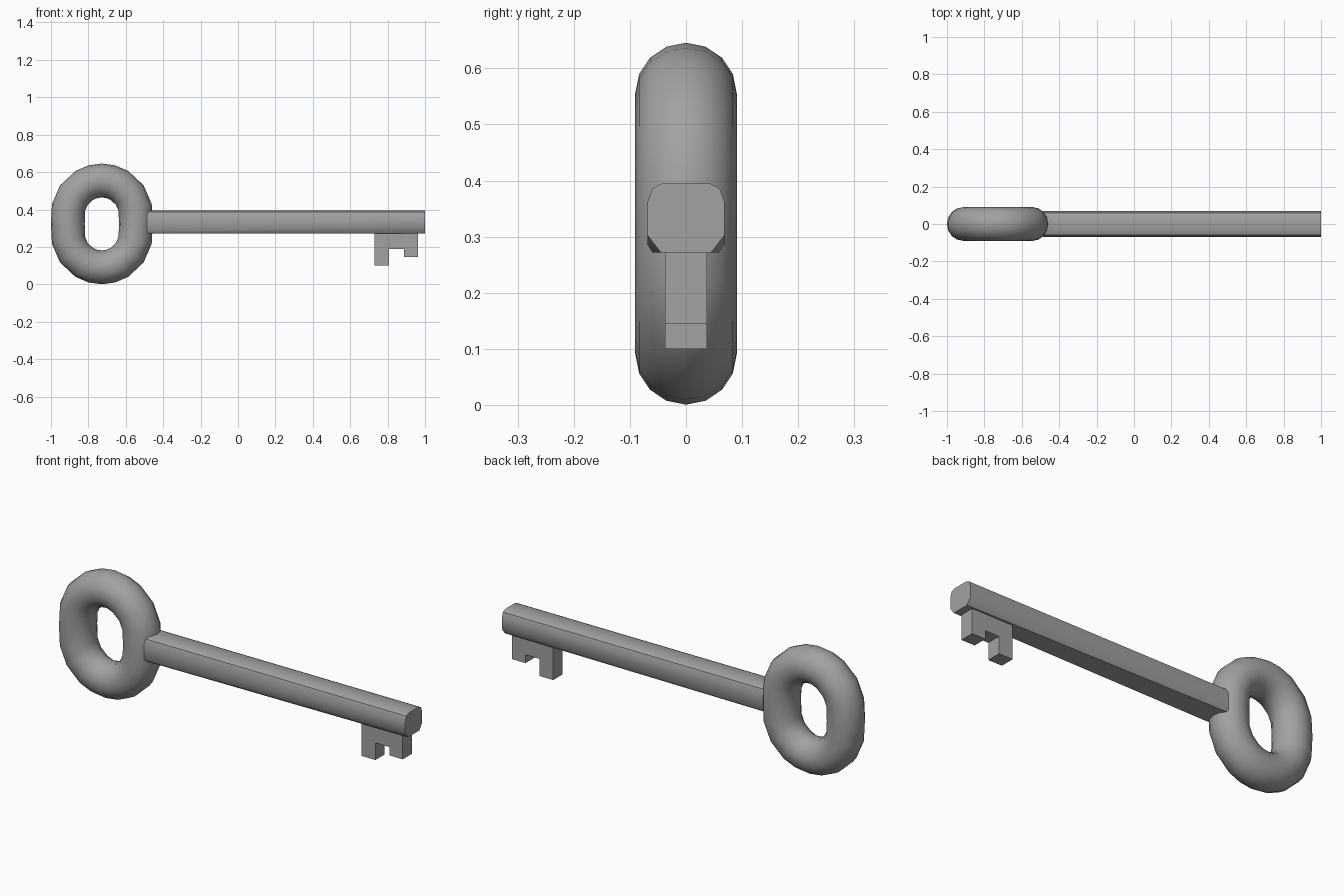
import bpy, bmesh, math
from mathutils import Vector

if "Cube" in bpy.data.objects:
    bpy.data.objects.remove(bpy.data.objects["Cube"], do_unlink=True)

steel = bpy.data.materials.new("steel_grey")
steel.use_nodes = True
GREY = (0.36, 0.36, 0.36, 1)
steel.diffuse_color = GREY
steel.node_tree.nodes["Principled BSDF"].inputs["Base Color"].default_value = GREY


def loft(name, sections, closed=False, smooth=True):
    """Skin a list of equal-length cross-sections into one mesh."""
    bm = bmesh.new()
    loops = [[bm.verts.new(p) for p in s] for s in sections]
    n = len(loops[0])
    pairs = list(zip(loops, loops[1:]))
    if closed:
        pairs.append((loops[-1], loops[0]))
    else:
        bm.faces.new(loops[0])
        bm.faces.new(loops[-1])
    for a, b in pairs:
        for i in range(n):
            j = (i + 1) % n
            bm.faces.new((a[i], a[j], b[j], b[i]))
    bmesh.ops.recalc_face_normals(bm, faces=bm.faces)
    mesh = bpy.data.meshes.new(name)
    bm.to_mesh(mesh)
    bm.free()
    mesh.materials.append(steel)
    obj = bpy.data.objects.new(name, mesh)
    bpy.context.collection.objects.link(obj)
    if smooth:
        bpy.ops.object.select_all(action='DESELECT')
        obj.select_set(True)
        bpy.context.view_layer.objects.active = obj
        bpy.ops.object.shade_smooth_by_angle(angle=math.radians(40))
    return obj


# Handle ring: round tube swept along an oval with short straight sides
CENTRE = Vector((-0.728, 0, 0.323))
BEND, STRAIGHT, TUBE, SIDES = 0.182, 0.05, 0.0905, 16
quarter = [12, 35, 59, 75]
half = quarter + [90] + [180 - a for a in reversed(quarter)]


def ring_section(angle, lift):
    out = Vector((math.cos(angle), 0, math.sin(angle)))
    mid = CENTRE + out * BEND + Vector((0, 0, lift))
    turns = [math.tau * i / SIDES for i in range(SIDES)]
    return [mid + out * TUBE * math.cos(t) + Vector((0, TUBE * math.sin(t), 0)) for t in turns]


ring = []
for start, lift in ((0, STRAIGHT), (180, -STRAIGHT)):
    ring.append(ring_section(math.radians(start), 0))
    ring += [ring_section(math.radians(start + a), lift) for a in half]
loft("handle_ring", ring, closed=True)


# Shaft: bevelled bar whose lower bevel grows towards the tip
def shaft_section(x, lower):
    side = [(0.042, 0.395), (0.06, 0.386), (0.069, 0.36)] + lower
    outline = side + [(-y, z) for y, z in reversed(side)]
    return [(x, y, z) for y, z in outline]


loft("shaft", [shaft_section(-0.487, [(0.069, 0.285), (0.06, 0.272)]),
               shaft_section(1.0, [(0.069, 0.303), (0.045, 0.272)])])

# Key bit: stepped plate with two teeth
profile = [(0.73, 0.28), (0.73, 0.1), (0.808, 0.1), (0.808, 0.188),
           (0.887, 0.188), (0.887, 0.145), (0.963, 0.145), (0.963, 0.28)]
loft("key_bit", [[(x, y, z) for x, z in profile] for y in (-0.037, 0.037)], smooth=False)
